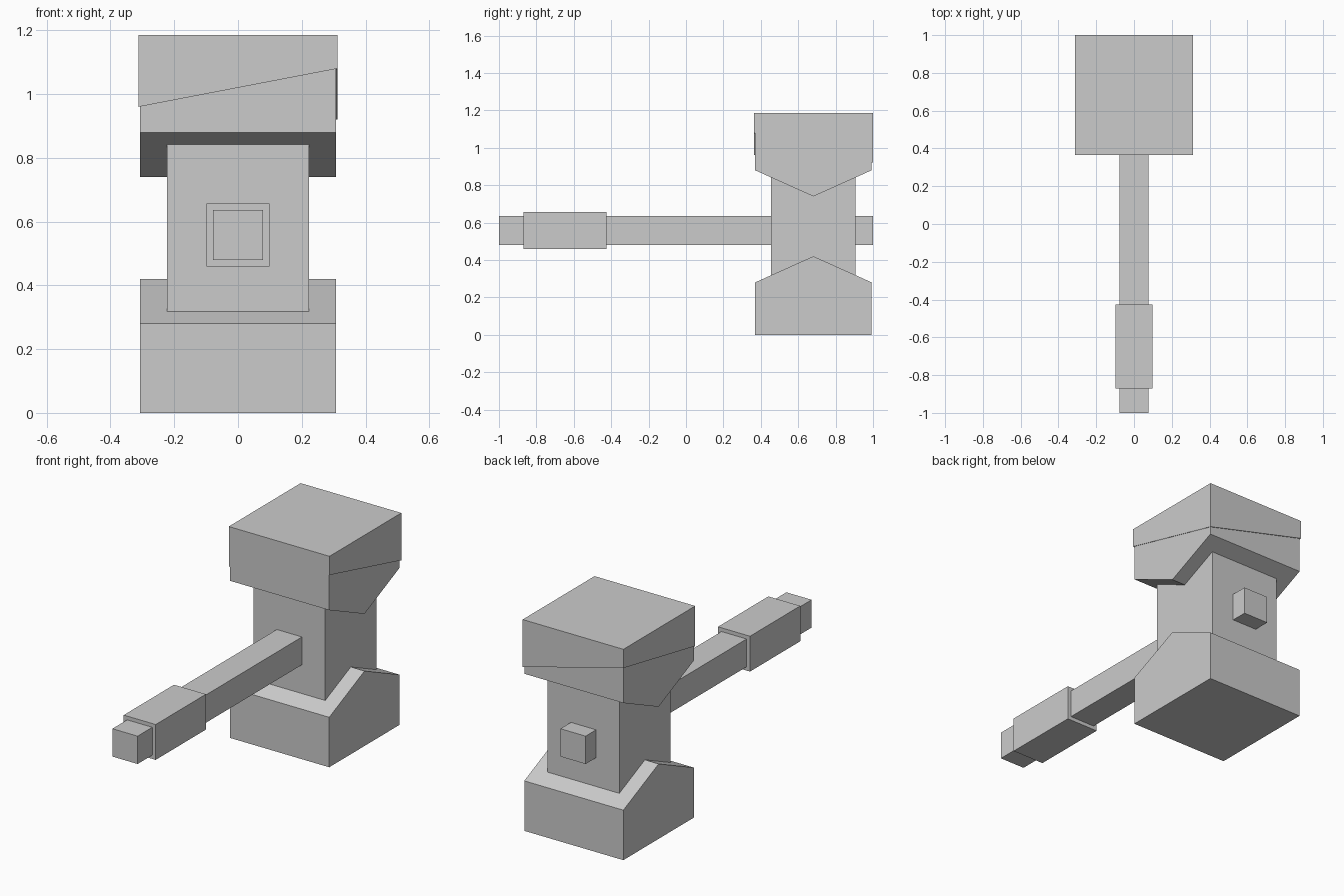
import bpy

cube = bpy.data.objects.get("Cube")
if cube:
    bpy.data.objects.remove(cube, do_unlink=True)

grey = bpy.data.materials.new("plain grey")
grey.use_nodes = True
colour = (0.6, 0.6, 0.6, 1)
grey.diffuse_color = colour
grey.node_tree.nodes["Principled BSDF"].inputs["Base Color"].default_value = colour

HEAD_Y = 0.681   # centre of the hammer head along the handle
HANDLE_Z = 0.558  # height of the handle axis


def prism(name, lower, upper):
    """Closed solid joining two rings with the same number of corners."""
    n = len(lower)
    faces = [tuple(reversed(range(n))), tuple(range(n, 2 * n))]
    faces += [(i, (i + 1) % n, n + (i + 1) % n, n + i) for i in range(n)]
    mesh = bpy.data.meshes.new(name)
    mesh.from_pydata(lower + upper, [], faces)
    mesh.materials.append(grey)
    obj = bpy.data.objects.new(name, mesh)
    bpy.context.collection.objects.link(obj)
    return obj


def ring(half_x, y0, y1, heights):
    """Rectangle seen from above, with one height per corner."""
    corners = [(-half_x, y0), (half_x, y0), (half_x, y1), (-half_x, y1)]
    return [(x, y, z) for (x, y), z in zip(corners, heights)]


def box(name, half_x, y0, y1, z0, z1):
    return prism(name, ring(half_x, y0, y1, [z0] * 4), ring(half_x, y0, y1, [z1] * 4))


def head_block(name, flat_z, edge_z, ridge_z):
    """Block with a ridged inner side, extruded across x."""
    half_x, half_y = 0.307, 0.312
    profile = [(-half_y, flat_z), (half_y, flat_z), (half_y, edge_z),
               (0, ridge_z), (-half_y, edge_z)]
    if flat_z > edge_z:
        profile.reverse()
    sides = [[(x, HEAD_Y + y, z) for y, z in profile] for x in (-half_x, half_x)]
    return prism(name, *sides)


# Hammer head: two ridged blocks around a narrower core
head_block("lower_head_block", 0, 0.28, 0.42)
head_block("upper_head_block", 1.12, 0.88, 0.74)
box("head_core", 0.222, HEAD_Y - 0.226, HEAD_Y + 0.226, 0.2, 0.95)

# Slightly wider cap with an unevenly slanted lower edge
prism("head_cap",
      ring(0.312, 0.364, 1.0, [0.96, 1.08, 0.92, 1.08]),
      ring(0.312, 0.364, 1.0, [1.185] * 4))

# Square handle through the head, with a thicker grip
for name, half, y0, y1 in (("handle", 0.078, -1, 1), ("grip", 0.099, -0.87, -0.425)):
    box(name, half, y0, y1, HANDLE_Z - half, HANDLE_Z + half)
